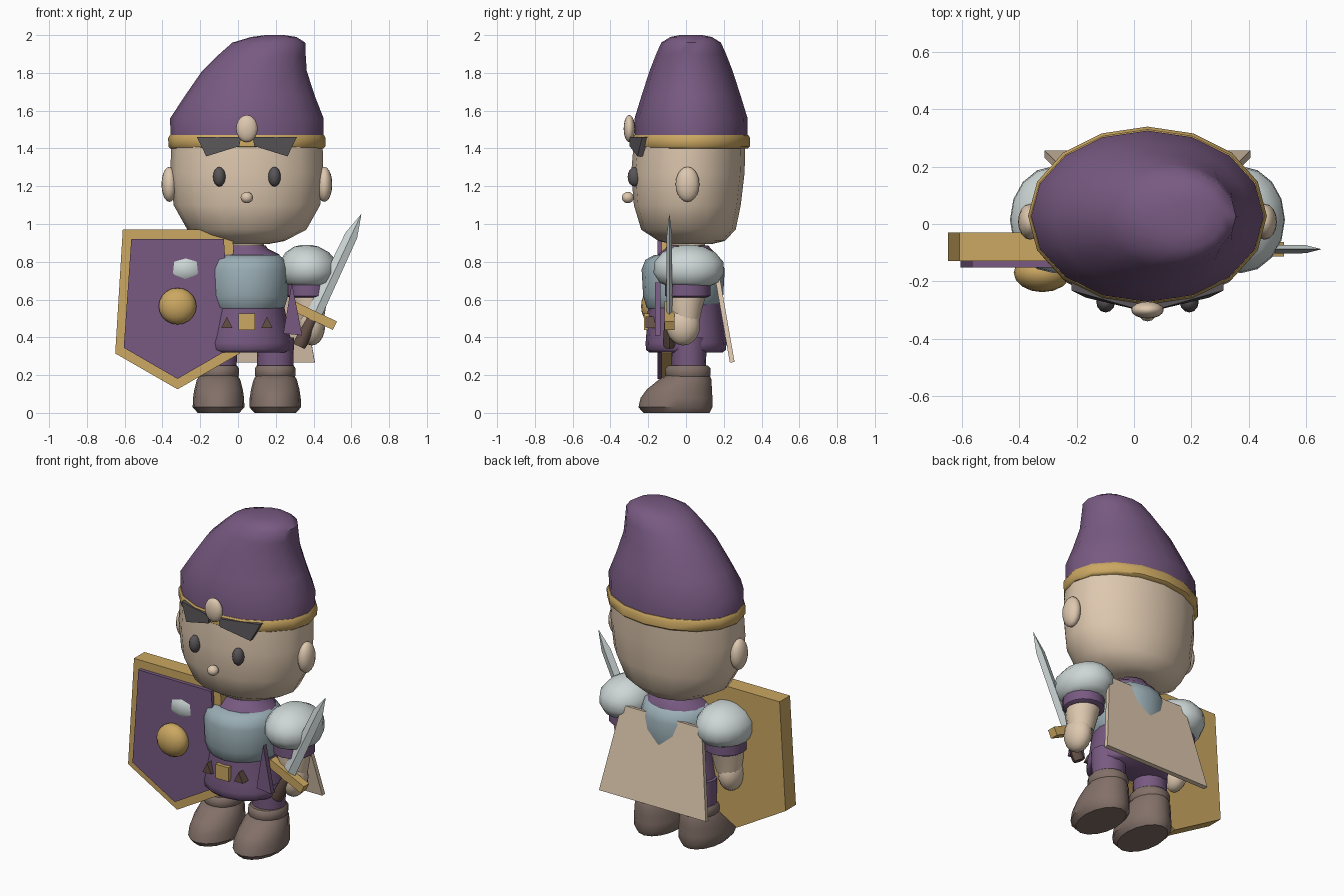
import bpy, bmesh, math
from mathutils import Matrix, Vector

C = 0.047  # body centre line


def material(name, r, g, b):
    lin = lambda v: ((v / 255 + 0.055) / 1.055) ** 2.4
    m = bpy.data.materials.new(name)
    m.diffuse_color = (lin(r), lin(g), lin(b), 1)
    return m


PURPLE = material("purple cloth", 120, 90, 130)
GOLD = material("gold", 204, 168, 98)
SKIN = material("skin", 222, 200, 175)
STEEL = material("blue steel", 154, 174, 181)
LIGHT = material("light steel", 205, 215, 214)
BROWN = material("boot brown", 130, 112, 104)
DARK = material("dark grey", 88, 84, 87)
GRIP = material("grip brown", 100, 80, 70)


def finish(name, bm, mat, angle=40, matrix=None):
    bmesh.ops.recalc_face_normals(bm, faces=bm.faces)
    for f in bm.faces:
        f.smooth = True
    for e in bm.edges:
        e.smooth = e.calc_face_angle(0) < math.radians(angle)
    me = bpy.data.meshes.new(name)
    bm.to_mesh(me)
    bm.free()
    me.materials.append(mat)
    ob = bpy.data.objects.new(name, me)
    if matrix:
        ob.matrix_world = matrix
    bpy.context.collection.objects.link(ob)
    return ob


def loft(name, rings, mat, n=16, angle=45, matrix=None):
    """Stack of ellipses (z, cx, cy, rx, ry) with closed ends."""
    bm = bmesh.new()
    loops = []
    for z, cx, cy, rx, ry in rings:
        loops.append([bm.verts.new((cx + rx * math.cos(2 * math.pi * i / n),
                                    cy + ry * math.sin(2 * math.pi * i / n), z)) for i in range(n)])
    for a, b in zip(loops, loops[1:]):
        for i in range(n):
            j = (i + 1) % n
            bm.faces.new((a[i], a[j], b[j], b[i]))
    bm.faces.new(loops[0])
    bm.faces.new(loops[-1])
    return finish(name, bm, mat, angle, matrix)


def ball(name, centre, radii, mat, u=16, v=10):
    bm = bmesh.new()
    bmesh.ops.create_uvsphere(bm, u_segments=u, v_segments=v, radius=1)
    bmesh.ops.transform(bm, verts=bm.verts, matrix=Matrix.Translation(centre) @ Matrix.Diagonal((*radii, 1)))
    return finish(name, bm, mat, 60)


def plate(name, front, back, mat, matrix=None):
    """Solid between two matching outlines."""
    bm = bmesh.new()
    a = [bm.verts.new(p) for p in front]
    b = [bm.verts.new(p) for p in back]
    bm.faces.new(a)
    bm.faces.new(b[::-1])
    for i in range(len(a)):
        j = (i + 1) % len(a)
        bm.faces.new((a[i], b[i], b[j], a[j]))
    return finish(name, bm, mat, 20, matrix)


def prism(name, xz, y0, y1, mat, matrix=None):
    return plate(name, [(x, y0, z) for x, z in xz], [(x, y1, z) for x, z in xz], mat, matrix)


# Head and leaning cap
loft("head", [(0.895, C, 0.03, 0.12, 0.11), (0.91, C, 0.03, 0.20, 0.175),
              (0.97, C, 0.013, 0.315, 0.25), (1.10, C, 0.007, 0.388, 0.283),
              (1.27, C, 0.01, 0.405, 0.30), (1.45, C, 0.02, 0.40, 0.295)], SKIN)
loft("cap", [(1.44, C, 0.027, 0.405, 0.298), (1.56, C, 0.027, 0.406, 0.299),
             (1.68, 0.063, 0.027, 0.343, 0.262), (1.81, 0.087, 0.027, 0.277, 0.22),
             (1.90, 0.13, 0.027, 0.228, 0.185), (1.96, 0.163, 0.027, 0.193, 0.158),
             (1.99, 0.19, 0.027, 0.12, 0.11), (2.0, 0.195, 0.027, 0.05, 0.06)], PURPLE, angle=50)
loft("cap_band", [(1.40, C, 0.028, 0.405, 0.298), (1.41, C, 0.028, 0.415, 0.31),
                  (1.455, C, 0.028, 0.417, 0.312), (1.47, C, 0.028, 0.408, 0.302)], GOLD)
ball("cap_jewel", (C, -0.30, 1.505), (0.057, 0.03, 0.072), SKIN)
ball("nose", (C, -0.308, 1.14), (0.033, 0.032, 0.03), SKIN, 12, 8)


def around_head(x, grow):
    """Point depth on an ellipse just outside the cap band."""
    t = (x - C) / (0.42 + grow)
    return 0.028 - (0.313 + grow) * math.sqrt(1 - t * t)


for s, side in ((-1, "left"), (1, "right")):
    ball(side + "_ear", (C + s * 0.41, 0.008, 1.21), (0.042, 0.063, 0.093), SKIN)
    ball(side + "_eye", (C + s * 0.146, -0.272, 1.25), (0.033, 0.037, 0.052), DARK, 12, 8)
    # Dark ornament wing wrapped on the band
    wing = [(0.03, 1.46), (0.265, 1.46), (0.215, 1.358), (0.04, 1.412)]
    pts = [(C + s * d, z) for d, z in wing]
    plate(side + "_band_wing", [(x, around_head(x, 0.015), z) for x, z in pts],
          [(x, around_head(x, -0.015), z) for x, z in pts], DARK)

# Torso
loft("neck", [(0.82, C, 0.01, 0.09, 0.09), (0.93, C, 0.01, 0.09, 0.09)], SKIN)
loft("tunic", [(0.55, C, 0, 0.18, 0.17), (0.78, C, 0, 0.205, 0.17),
               (0.84, C, 0.005, 0.17, 0.155), (0.87, C, 0.01, 0.11, 0.12),
               (0.885, C, 0.01, 0.10, 0.11)], PURPLE)
loft("breastplate", [(0.53, C, -0.015, 0.165, 0.165), (0.56, C, -0.015, 0.20, 0.195),
                     (0.62, C, -0.015, 0.218, 0.212), (0.76, C, -0.015, 0.222, 0.22),
                     (0.81, C, -0.015, 0.205, 0.20), (0.835, C, -0.01, 0.17, 0.16)], STEEL)
loft("skirt", [(0.32, C, 0, 0.215, 0.195), (0.335, C, 0, 0.235, 0.212),
               (0.37, C, 0, 0.24, 0.214), (0.42, C, -0.003, 0.225, 0.207),
               (0.58, C, -0.005, 0.195, 0.195)], PURPLE)
prism("side_flap", [(0.285, 0.69), (0.24, 0.42), (0.34, 0.41)], -0.165, -0.135, PURPLE)
prism("belt_buckle", [(0.003, 0.44), (0.091, 0.44), (0.091, 0.525), (0.003, 0.525)], -0.222, -0.18, GOLD)

# Cape: a slanted trapezoid behind the back
outer = [(C - 0.27, 0.168, 0.78), (C + 0.27, 0.168, 0.78), (C + 0.36, 0.257, 0.27), (C - 0.36, 0.257, 0.27)]
plate("cape", outer, [(x, y - 0.025, z - 0.004) for x, y, z in outer], SKIN)

# Limbs, mirrored about the body centre
for s, side in ((-1, "left"), (1, "right")):
    prism(side + "_belt_stud", [(C + s * 0.106 - 0.03, 0.45), (C + s * 0.106 + 0.03, 0.45),
                                (C + s * 0.106, 0.51)], -0.215, -0.16, GRIP)
    x = C + s * 0.325
    loft(side + "_pauldron", [(0.67, x, 0.015, 0.10, 0.11), (0.69, x, 0.015, 0.135, 0.155),
                              (0.74, x, 0.015, 0.155, 0.187), (0.80, x, 0.015, 0.152, 0.182),
                              (0.85, x - s * 0.005, 0.015, 0.115, 0.14), (0.88, x - s * 0.01, 0.015, 0.065, 0.08),
                              (0.89, x - s * 0.01, 0.015, 0.02, 0.025)], LIGHT, angle=50)
    loft(side + "_sleeve", [(0.61, x, 0.01, 0.10, 0.10), (0.62, x, 0.01, 0.115, 0.12),
                            (0.72, x, 0.01, 0.115, 0.12)], PURPLE)
    loft(side + "_forearm", [(0.48, x + s * 0.01, 0, 0.07, 0.07), (0.57, x + s * 0.005, 0, 0.09, 0.09),
                             (0.63, x, 0.01, 0.095, 0.10)], SKIN)
    ball(side + "_hand", (x + s * 0.02, -0.015, 0.465), (0.07, 0.09, 0.108), SKIN)
    x = C + s * 0.15
    loft(side + "_leg", [(0.22, x, 0.015, 0.095, 0.09), (0.40, x, 0.015, 0.10, 0.095)], PURPLE)
    loft(side + "_boot", [(0, x, -0.05, 0.11, 0.175), (0.03, x, -0.056, 0.137, 0.196),
                          (0.08, x, -0.05, 0.135, 0.19), (0.125, x, -0.035, 0.128, 0.172),
                          (0.175, x, -0.005, 0.115, 0.14), (0.20, x, 0.01, 0.10, 0.115)], BROWN)
    loft(side + "_boot_cuff", [(0.185, x, 0.01, 0.10, 0.112), (0.20, x, 0.01, 0.108, 0.12),
                               (0.235, x, 0.01, 0.108, 0.12), (0.25, x, 0.01, 0.098, 0.105)], BROWN)

# Shield on the left arm
S = -0.32
prism("shield_frame", [(S - 0.29, 0.97), (S + 0.29, 0.97), (S + 0.33, 0.315), (S, 0.125),
                       (S - 0.33, 0.315)], -0.13, -0.03, GOLD)
prism("shield_panel", [(S - 0.245, 0.92), (S + 0.245, 0.92), (S + 0.285, 0.345), (S, 0.18),
                       (S - 0.285, 0.345)], -0.152, -0.12, PURPLE)
ball("shield_boss", (S, -0.17, 0.565), (0.1, 0.068, 0.097), GOLD)

# Sword, built upright then tilted into the right hand
tilt = Matrix.Translation((0.40, -0.088, 0.515)) @ Matrix.Rotation(math.radians(25.2), 4, 'Y')
loft("sword_blade", [(0, 0, 0, 0.04, 0.016), (0.47, 0, 0, 0.034, 0.014), (0.592, 0, 0, 0.001, 0.001)],
     LIGHT, n=4, angle=20, matrix=tilt)
prism("sword_guard", [(-0.125, -0.025), (0.125, -0.025), (0.125, 0.025), (-0.125, 0.025)],
      -0.026, 0.026, GOLD, tilt)
loft("sword_grip", [(-0.18, 0, 0, 0.032, 0.03), (-0.16, 0, 0, 0.036, 0.034), (-0.02, 0, 0, 0.028, 0.026)],
     GRIP, n=8, matrix=tilt)
